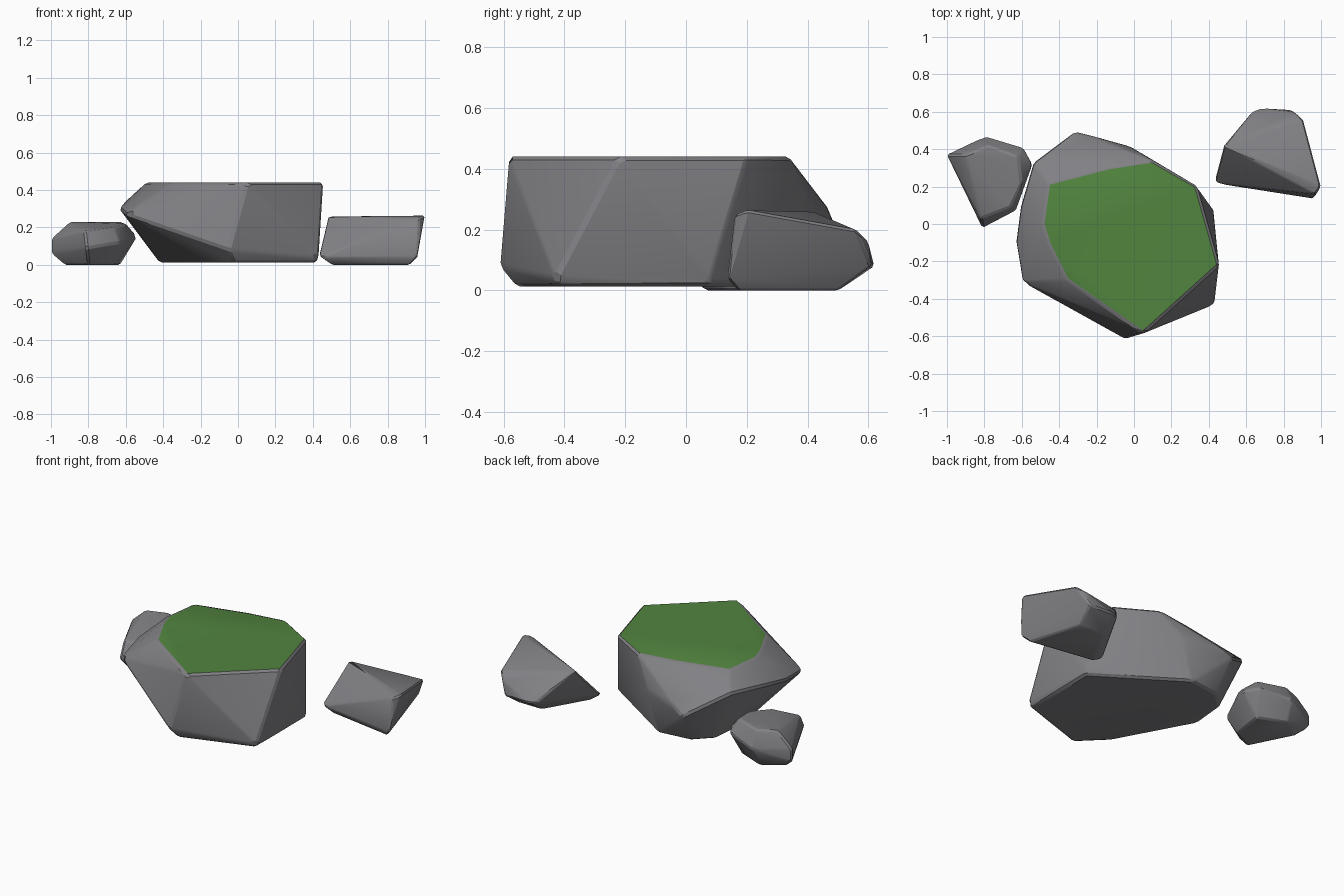
import bpy, bmesh, math

if "Cube" in bpy.data.objects:
    bpy.data.objects.remove(bpy.data.objects["Cube"])


def material(name, rgb):
    m = bpy.data.materials.new(name)
    m.diffuse_color = (*rgb, 1)
    m.use_nodes = True
    m.node_tree.nodes["Principled BSDF"].inputs["Base Color"].default_value = m.diffuse_color
    return m


stone = material("grey stone", (0.22, 0.22, 0.235))
moss = material("moss green", (0.085, 0.235, 0.05))


def rock(name, pts, bevel, moss_height=None):
    """Chipped boulder: hull of corner points, merged facets, worn edges."""
    bm = bmesh.new()
    for p in pts:
        bm.verts.new(p)
    res = bmesh.ops.convex_hull(bm, input=bm.verts)
    junk = {g for g in res["geom_interior"] + res["geom_unused"]
            if isinstance(g, bmesh.types.BMVert)}
    bmesh.ops.delete(bm, geom=list(junk), context='VERTS')
    bmesh.ops.dissolve_limit(bm, angle_limit=math.radians(4),
                             verts=bm.verts, edges=bm.edges)
    sharp = [e for e in bm.edges if e.calc_face_angle(0) > math.radians(15)]
    bmesh.ops.bevel(bm, geom=sharp, offset=bevel, segments=1, profile=0.5,
                    affect='EDGES', clamp_overlap=True)
    bmesh.ops.recalc_face_normals(bm, faces=bm.faces)
    # moss covers the flat top only
    if moss_height:
        for f in bm.faces:
            if f.normal.z > 0.98 and f.calc_center_median().z > moss_height:
                f.material_index = 1
    me = bpy.data.meshes.new(name)
    bm.to_mesh(me)
    bm.free()
    ob = bpy.data.objects.new(name, me)
    bpy.context.collection.objects.link(ob)
    me.materials.append(stone)
    if moss_height:
        me.materials.append(moss)
    bpy.context.view_layer.objects.active = ob
    ob.select_set(True)
    bpy.ops.object.shade_smooth_by_angle(angle=math.radians(22))
    ob.select_set(False)
    return ob


# main rock: flat mossy top, overhanging left rim, flat base
top = [(-.46, .22), (-.13, .305), (.10, .34), (.335, .205), (.455, -.22),
       (.05, -.585), (-.36, -.30), (-.46, -.10), (-.49, 0)]
rim = [(-.635, -.10, .30), (-.60, -.31, .27), (-.61, .09, .33),
       (-.54, .33, .35), (-.32, .495, .21), (-.22, .47, .27),
       (-.02, .415, .27), (-.05, -.615, .08), (.43, -.43, .04),
       (.425, .08, .04)]
base = [(.42, .07), (.41, -.42), (-.02, -.56), (-.16, -.42), (-.42, .06),
        (-.40, .28), (-.30, .38), (-.09, .405)]
rock("mossy_rock", [(x, y, .44) for x, y in top] + rim
     + [(x, y, .013) for x, y in base], 0.012, 0.43)

# right rock: wedge with a high ridge along its front
rock("right_rock", [
    (.48, .42, .26), (1.0, .20, .265), (.97, .16, .25), (.43, .23, .05),
    (.45, .215, .04), (.96, .135, .04), (.905, .56, .20), (.85, .60, .16),
    (.67, .62, .08), (.63, .60, .08), (.84, .61, .08), (.50, .24, 0),
    (.92, .17, 0), (.82, .50, 0), (.65, .50, 0)], 0.012)

# left rock: squat nugget with a gently sloping top
rock("left_rock", [
    (-.90, .37, .23), (-.78, .42, .225), (-.62, .36, .23), (-.60, .22, .22),
    (-.66, .09, .20), (-.82, .03, .18), (-1.0, .37, .14), (-1.0, .37, .06),
    (-.79, .47, .12), (-.59, .41, .15), (-.54, .32, .15), (-.63, .07, .12),
    (-.81, -.025, .09), (-.93, .32, 0), (-.80, .41, 0), (-.63, .34, 0),
    (-.66, .13, 0), (-.80, .06, 0)], 0.01)
